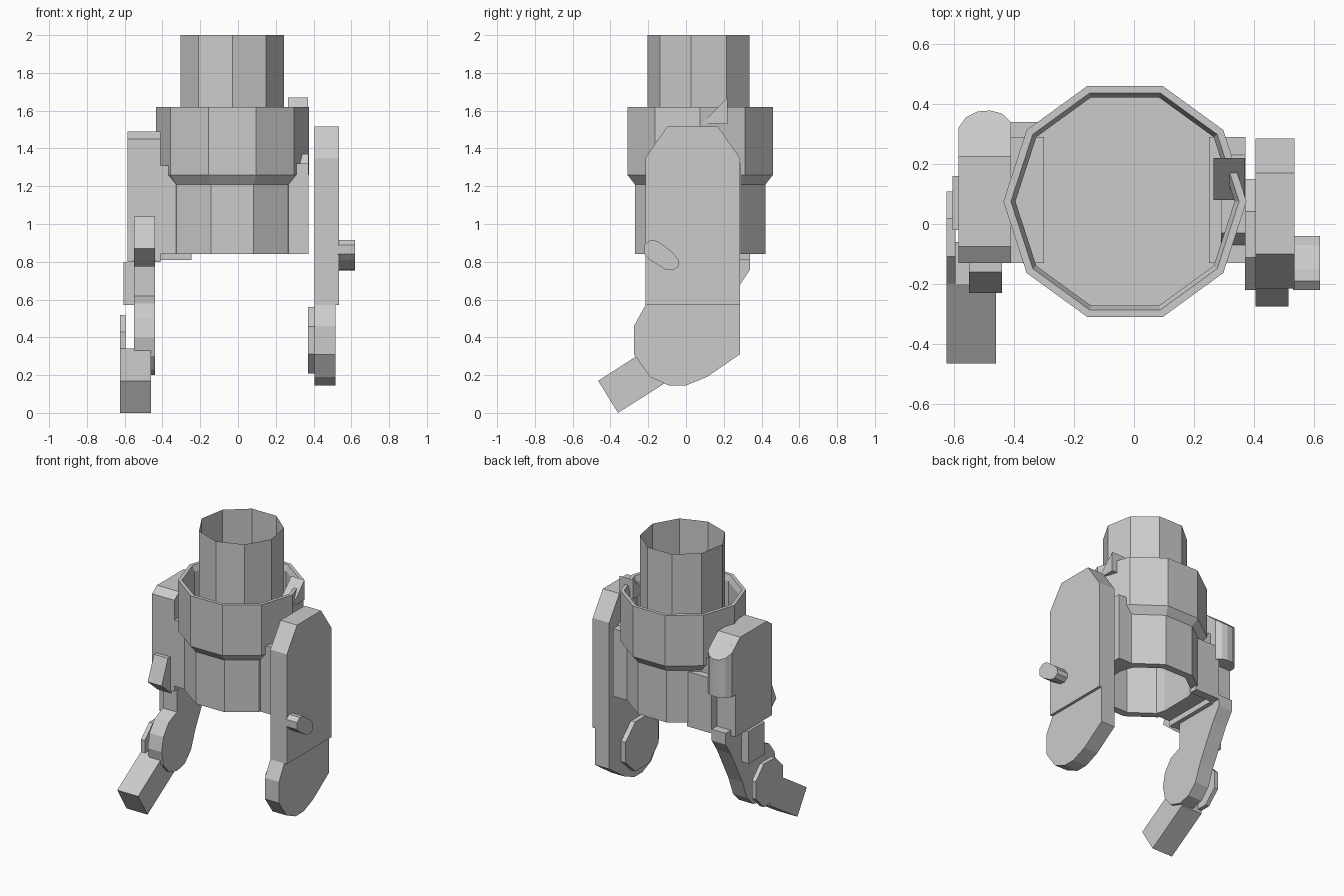
import bpy, bmesh, math

cube = bpy.data.objects.get("Cube")
if cube:
    bpy.data.objects.remove(cube, do_unlink=True)

grey = bpy.data.materials.new("plain_grey")
grey.use_nodes = True
COL = (0.6, 0.6, 0.6, 1)
grey.diffuse_color = COL
bsdf = next(n for n in grey.node_tree.nodes if n.type == 'BSDF_PRINCIPLED')
bsdf.inputs["Base Color"].default_value = COL

CX, CY = -0.03, 0.075   # shared axis of the round parts


def finish(name, bm, recalc=True):
    if recalc:
        bmesh.ops.recalc_face_normals(bm, faces=bm.faces)
    me = bpy.data.meshes.new(name)
    bm.to_mesh(me)
    bm.free()
    me.materials.append(grey)
    ob = bpy.data.objects.new(name, me)
    bpy.context.collection.objects.link(ob)
    return ob


def side_prism(name, x0, x1, pts):
    """Extrude a (y, z) outline from x0 to x1."""
    bm = bmesh.new()
    f = bm.faces.new([bm.verts.new((x0, y, z)) for y, z in pts])
    ext = bmesh.ops.extrude_face_region(bm, geom=[f])
    for v in ext["geom"]:
        if isinstance(v, bmesh.types.BMVert):
            v.co.x = x1
    return finish(name, bm)


def box(name, x0, x1, y0, y1, z0, z1):
    return side_prism(name, x0, x1, [(y0, z0), (y1, z0), (y1, z1), (y0, z1)])


def ngon(cy, cz, ry, rz, n, phase=0.0):
    return [(cy + ry * math.cos(phase + 2 * math.pi * i / n),
             cz + rz * math.sin(phase + 2 * math.pi * i / n)) for i in range(n)]


def lathe(name, prof, n, phase=0.0, closed=False, cap=False, recalc=True):
    """Turn a (radius, z) profile into an n-sided shell around the main axis."""
    bm = bmesh.new()
    rings = []
    for r, z in prof:
        rings.append([bm.verts.new((CX + r * math.cos(phase + 2 * math.pi * i / n),
                                    CY + r * math.sin(phase + 2 * math.pi * i / n), z))
                      for i in range(n)])
    pairs = list(zip(rings, rings[1:]))
    if closed:
        pairs.append((rings[-1], rings[0]))
    for a, b in pairs:
        for i in range(n):
            j = (i + 1) % n
            bm.faces.new((a[i], a[j], b[j], b[i]))
    if cap:
        bm.faces.new(rings[-1])
    return finish(name, bm, recalc)


# Round body, collar and open neck tube
lathe("body_shell", [(0.364, 1.22), (0.364, 0.84), (0.31, 0.84), (0.31, 1.22)], 10, closed=True)
lathe("body_floor", [(0.33, 1.20), (0.33, 1.23)], 10, cap=True)
lathe("collar_ring", [(0.364, 1.21), (0.405, 1.26), (0.405, 1.62), (0.38, 1.62),
                      (0.365, 1.58), (0.365, 1.23), (0.31, 1.23), (0.31, 1.21)], 10, closed=True)
lathe("neck_tube", [(0.279, 1.22), (0.279, 2.0)], 9, phase=-math.pi / 2, recalc=False)

# Side mounts on the body
box("left_mount", 0.25, 0.372, -0.13, 0.29, 0.84, 1.32)
side_prism("left_mount_cap", 0.29, 0.372,
           [(-0.07, 1.32), (0.23, 1.32), (0.19, 1.37), (-0.03, 1.37)])
side_prism("collar_fin", 0.265, 0.37, [(0.08, 1.53), (0.22, 1.53), (0.22, 1.67)])
box("right_mount", -0.42, -0.30, -0.13, 0.29, 0.84, 1.31)
side_prism("right_bracket", -0.44, -0.245,
           [(0.28, 0.81), (0.34, 0.81), (0.34, 1.20), (0.28, 1.20)])

# Left leg: tall plate, rounded foot, inner pad and outer peg
side_prism("left_leg_plate", 0.405, 0.535,
           [(-0.215, 0.57), (0.285, 0.57), (0.285, 1.35), (0.17, 1.515),
            (-0.10, 1.515), (-0.215, 1.35)])
side_prism("left_foot", 0.405, 0.515,
           [(-0.215, 0.57), (-0.275, 0.46), (-0.275, 0.31), (-0.19, 0.19), (-0.09, 0.145),
            (0.0, 0.145), (0.11, 0.19), (0.285, 0.31), (0.285, 0.57)])
side_prism("left_inner_pad", 0.37, 0.41, ngon(-0.035, 0.385, 0.20, 0.19, 8, math.pi / 8))
side_prism("left_peg", 0.53, 0.62,
           [(-0.22, 0.84), (-0.22, 0.89), (-0.19, 0.915), (-0.15, 0.91), (-0.07, 0.85),
            (-0.04, 0.81), (-0.04, 0.775), (-0.07, 0.755), (-0.11, 0.76), (-0.19, 0.81)])

# Right upper arm block
side_prism("right_arm", -0.585, -0.41,
           [(-0.13, 0.80), (0.28, 0.80), (0.28, 1.445), (0.225, 1.49),
            (-0.075, 1.49), (-0.13, 1.45)])

# Rounded cushion on the back of the arm, with a sloping top
bm = bmesh.new()
outline = [(-0.585, 0.27), (-0.585, 0.32), (-0.56, 0.355), (-0.52, 0.375), (-0.48, 0.378),
           (-0.44, 0.368), (-0.41, 0.34), (-0.41, 0.27)]
f = bm.faces.new([bm.verts.new((x, y, 1.10)) for x, y in outline])
for v in bmesh.ops.extrude_face_region(bm, geom=[f])["geom"]:
    if isinstance(v, bmesh.types.BMVert):
        v.co.z = 1.49 - (v.co.y - 0.225) * 0.82
finish("right_arm_cushion", bm)

side_prism("right_front_block", -0.55, -0.44,
           [(-0.12, 1.04), (-0.16, 1.04), (-0.23, 0.87), (-0.12, 0.775)])
box("right_side_block", -0.605, -0.54, -0.02, 0.16, 0.57, 0.80)

# Right lower leg sweeping forward into a rounded knee
side_prism("right_lower_leg", -0.55, -0.44,
           [(-0.06, 0.84), (-0.06, 0.62), (-0.15, 0.58), (-0.21, 0.50), (-0.23, 0.40),
            (-0.21, 0.30), (-0.15, 0.23), (-0.06, 0.20), (0.03, 0.22), (0.10, 0.29),
            (0.15, 0.42), (0.28, 0.67), (0.34, 0.76), (0.34, 0.84)])
side_prism("right_knee_pad", -0.625, -0.595, ngon(-0.045, 0.365, 0.165, 0.165, 8, math.pi / 8))
side_prism("right_foot", -0.625, -0.46,
           [(-0.465, 0.17), (-0.36, 0.0), (-0.06, 0.19), (-0.06, 0.34), (-0.20, 0.34)])
